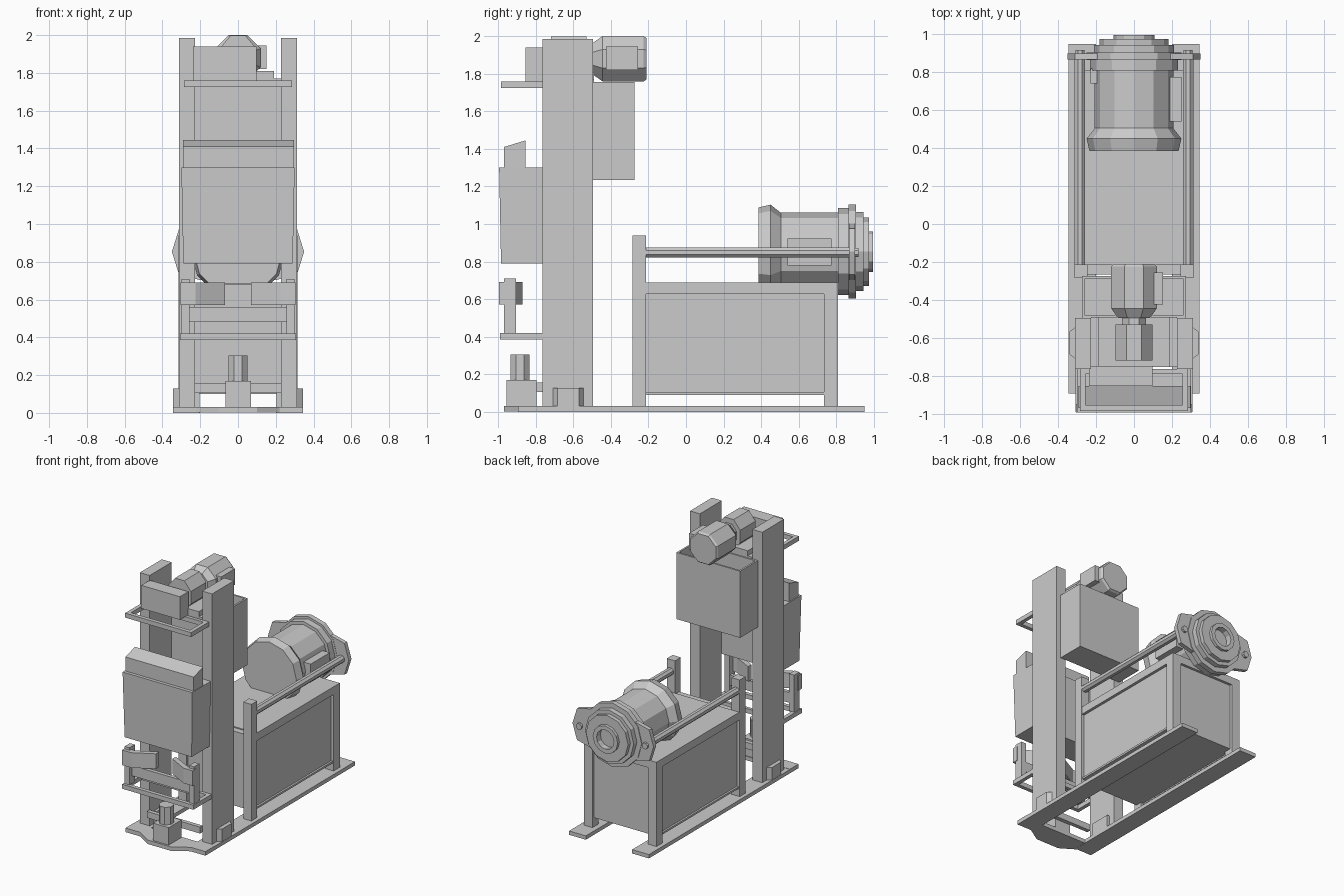
import bpy, bmesh, math
from mathutils import Matrix, Vector

if "Cube" in bpy.data.objects:
    bpy.data.objects.remove(bpy.data.objects["Cube"])


def finish(name, bm):
    bmesh.ops.recalc_face_normals(bm, faces=bm.faces)
    me = bpy.data.meshes.new(name)
    bm.to_mesh(me)
    bm.free()
    ob = bpy.data.objects.new(name, me)
    bpy.context.collection.objects.link(ob)
    return ob


def box(name, x0, x1, y0, y1, z0, z1):
    bm = bmesh.new()
    m = Matrix.Translation(((x0 + x1) / 2, (y0 + y1) / 2, (z0 + z1) / 2))
    m = m @ Matrix.Diagonal((x1 - x0, y1 - y0, z1 - z0, 1))
    bmesh.ops.create_cube(bm, size=1, matrix=m)
    return finish(name, bm)


def pair(name, x0, x1, *rest):
    box(name + "_right", x0, x1, *rest)
    box(name + "_left", -x1, -x0, *rest)


def prism(name, pts, axis, a, b):
    """Extrude a 2D outline along an axis from a to b."""
    def place(p, t):
        return {'x': (t, p[0], p[1]), 'y': (p[0], t, p[1]), 'z': (p[0], p[1], t)}[axis]
    bm = bmesh.new()
    f = bm.faces.new([bm.verts.new(place(p, a)) for p in pts])
    g = bmesh.ops.extrude_face_region(bm, geom=[f])
    d = Vector(place((0, 0), b - a))
    bmesh.ops.translate(bm, vec=d, verts=[v for v in g['geom'] if isinstance(v, bmesh.types.BMVert)])
    return finish(name, bm)


def lathe(name, profile, cx, cz, n, phase=0.0, sx=1.0):
    """Turn (radius, y) points around an axis parallel to y."""
    bm = bmesh.new()
    rings = []
    for r, y in profile:
        rings.append([bm.verts.new((cx + sx * r * math.cos(phase + math.tau * i / n), y,
                                    cz + r * math.sin(phase + math.tau * i / n))) for i in range(n)])
    for p, q in zip(rings, rings[1:]):
        for i in range(n):
            j = (i + 1) % n
            bm.faces.new((p[i], p[j], q[j], q[i]))
    bm.faces.new(rings[0])
    bm.faces.new(rings[-1])
    return finish(name, bm)


def open_bin(name, x, y0, y1, z0, z1, t):
    ob = box(name, -x, x, y0, y1, z0, z1)
    bm = bmesh.new()
    bm.from_mesh(ob.data)
    bm.faces.ensure_lookup_table()
    top = max(bm.faces, key=lambda f: f.calc_center_median().z)
    bmesh.ops.inset_individual(bm, faces=[top], thickness=t)
    g = bmesh.ops.extrude_face_region(bm, geom=[top])
    vs = [v for v in g['geom'] if isinstance(v, bmesh.types.BMVert)]
    bmesh.ops.translate(bm, vec=(0, 0, z0 + t - z1), verts=vs)
    if top.is_valid:
        bmesh.ops.delete(bm, geom=[top], context='FACES_ONLY')
    bm.to_mesh(ob.data)
    bm.free()


def u_shelf(name, x, y0, z0, z1):
    pair(name + "_arm", x - 0.03, x, y0 + 0.03, -0.765, z0, z1)
    box(name + "_front", -x, x, y0, y0 + 0.03, z0, z1)
    box(name + "_back", -x + 0.03, x - 0.03, -0.79, -0.765, z0, z1)


# base: two long skids and a bowed front plate
pair("base_skid", 0.20, 0.345, -0.895, 0.95, 0, 0.03)
prism("base_front_plate", [(-0.345, -0.895), (-0.22, -0.895), (-0.1, -0.97), (0.1, -0.97),
                           (0.22, -0.895), (0.345, -0.895), (0.345, -0.79), (-0.345, -0.79)], 'z', 0.001, 0.032)

# tall columns with chamfered feet
pair("column", 0.227, 0.312, -0.765, -0.495, 0.03, 1.985)
for s in (1, -1):
    prism("column_foot", [(s * 0.205, -0.71), (s * 0.31, -0.71), (s * 0.343, -0.685),
                          (s * 0.343, -0.57), (s * 0.31, -0.545), (s * 0.205, -0.545)], 'z', 0.03, 0.128)

# rear bin between the columns
open_bin("rear_bin", 0.275, -0.495, -0.275, 1.235, 1.755, 0.02)

# top drive: deck, gearbox, motor, control box
box("drive_deck", -0.228, 0.228, -0.755, -0.49, 1.725, 1.77)
box("drive_plinth", -0.19, 0.19, -0.755, -0.49, 1.77, 1.81)
E = math.pi / 8
k = 1 / math.cos(E)
lathe("drive_gearbox", [(0.118 * k, -0.72), (0.118 * k, -0.53), (0.085, -0.53), (0.085, -0.485)],
      0, 1.88, 8, E, 0.82)
lathe("drive_motor", [(0.085 * k, -0.495), (0.12 * k, -0.445), (0.12 * k, -0.225), (0.11 * k, -0.21)],
      0, 1.88, 8, E)
box("drive_terminal_box", 0.1, 0.152, -0.425, -0.255, 1.82, 1.945)
box("control_box", -0.237, 0.097, -0.855, -0.75, 1.76, 1.94)
u_shelf("upper_shelf", 0.285, -0.985, 1.725, 1.76)

# front cabinet with sloped cap
cab = box("front_cabinet", -0.3, 0.3, -0.995, -0.765, 0.79, 1.3)
for v in cab.data.vertices:
    if v.co.z < 1:
        v.co.x *= 0.965
        if v.co.y < -0.9:
            v.co.y += 0.01
prism("cabinet_cap", [(-0.97, 1.3), (-0.97, 1.41), (-0.855, 1.445), (-0.855, 1.3)], 'x', -0.292, 0.297)

# lower shelf with guide flaps
u_shelf("lower_shelf", 0.308, -0.99, 0.385, 0.42)
pair("flap_post", 0.258, 0.3, -0.97, -0.905, 0.42, 0.71)
box("flap_crossbar", -0.26, 0.26, -0.94, -0.91, 0.48, 0.56)
for s in (1, -1):
    prism("guide_flap", [(s * 0.305, -0.995), (s * 0.225, -0.995), (s * 0.07, -0.91),
                         (s * 0.075, -0.87), (s * 0.225, -0.95), (s * 0.305, -0.95)], 'z', 0.572, 0.69)

# small pump on the front plate
box("pump_block", -0.065, 0.07, -0.955, -0.797, 0.03, 0.168)
prism("pump_cap", [(0.055 * math.cos(E + i * 2 * E), -0.883 + 0.055 * math.sin(E + i * 2 * E))
                   for i in range(8)], 'z', 0.168, 0.305)
box("pump_tie_bar", -0.23, 0.23, -0.797, -0.765, 0.105, 0.155)

# tank with framed panels
box("tank_body", -0.29, 0.29, -0.265, 0.79, 0.1, 0.68)
box("tank_lid", -0.312, 0.312, -0.215, 0.81, 0.627, 0.688)
pair("tank_rear_post", 0.24, 0.312, 0.735, 0.81, 0.03, 0.63)
pair("tank_front_post", 0.245, 0.315, -0.285, -0.213, 0.03, 0.94)
pair("tank_bottom_rail", 0.265, 0.305, -0.215, 0.74, 0.09, 0.105)

# rotating drum lying along y
C = 0.853
lathe("drum", [(0.235, 0.385), (0.25, 0.45), (0.207, 0.505), (0.207, 0.81), (0.232, 0.81),
               (0.232, 0.865), (0.25, 0.865), (0.25, 0.905), (0.21, 0.905), (0.21, 0.945),
               (0.182, 0.945), (0.182, 0.975), (0.108, 0.975), (0.108, 0.997),
               (0.075, 0.997), (0.075, 0.95)], 0, C, 12)
ear = [(0.35, 0), (0.312, 0.122), (0.2, 0.15)]
half = [(x, C + z) for x, z in ear] + [(-x, C + z) for x, z in reversed(ear)]
low = [(x, 2 * C - z) for x, z in reversed(half[1:-1])]
prism("drum_ear_plate", half + low, 'y', 0.867, 0.9)
box("drum_terminal_box", 0.18, 0.25, 0.54, 0.775, 0.78, 0.922)
box("drum_side_block", -0.23, -0.18, 0.74, 0.82, 0.81, 0.9)

# side rods joining posts and ear plate
for s in (1, -1):
    lathe("side_rod", [(0.03, -0.25), (0.03, 0.87), (0.025, 0.87), (0.025, 0.918)],
          s * 0.285, 0.848, 8, E)
